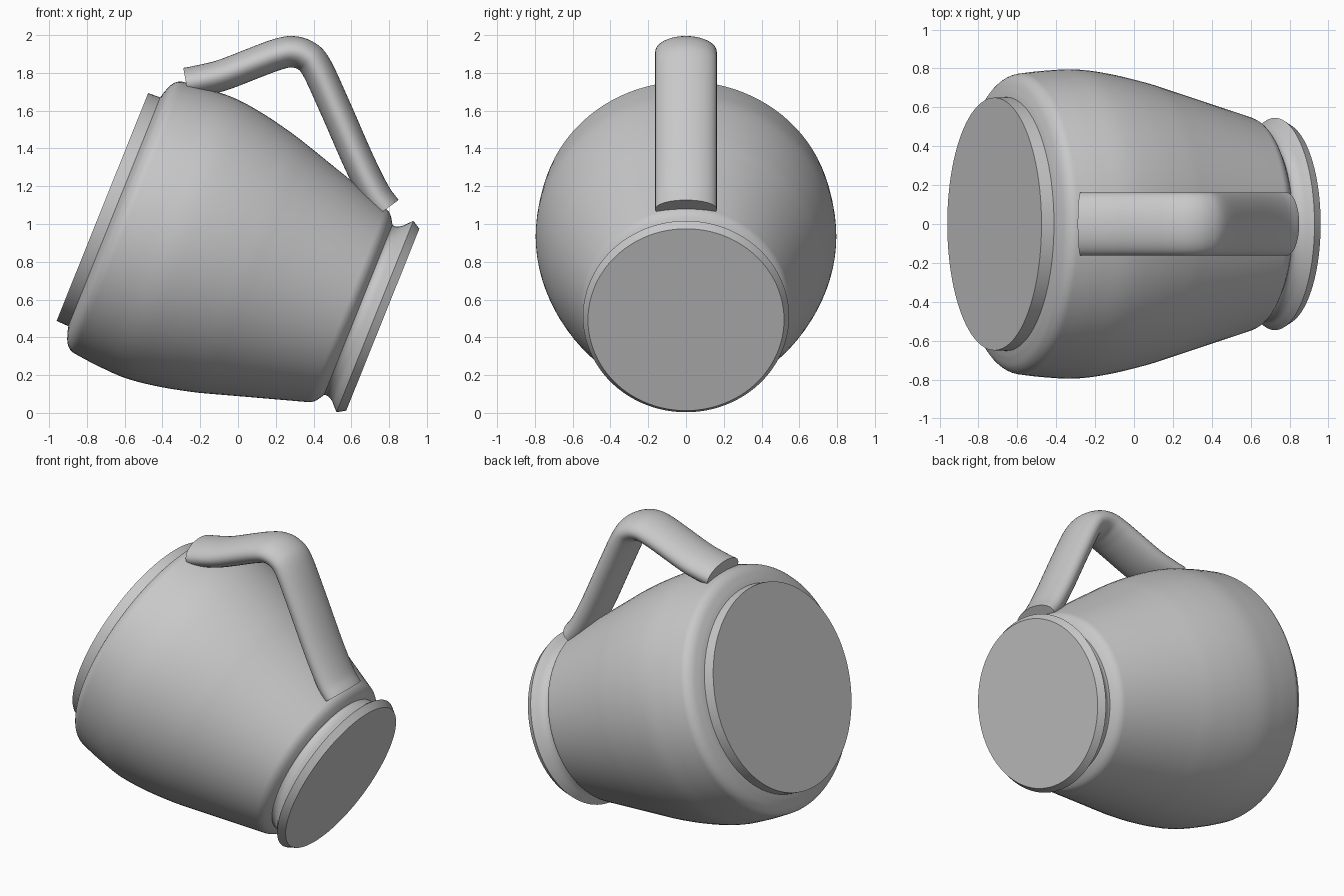
import bpy, bmesh, math
from mathutils import Vector

cube = bpy.data.objects.get("Cube")
if cube:
    bpy.data.objects.remove(cube, do_unlink=True)

GREY = (0.58, 0.58, 0.58, 1)
clay = bpy.data.materials.new("grey clay")
clay.use_nodes = True
clay.diffuse_color = GREY
clay.node_tree.nodes["Principled BSDF"].inputs["Base Color"].default_value = GREY

# Tilted axis of the jug, running from mouth to foot
MOUTH = Vector((-0.718, 0, 1.09))
AXIS = Vector((0.928, 0, -0.373)).normalized()
UP = Vector((-AXIS.z, 0, AXIS.x))
SIDE = Vector((0, 1, 0))


def smooth_path(points, steps=8):
    """Catmull-Rom curve through the points."""
    pts = [Vector(p) for p in points]
    pts = [2 * pts[0] - pts[1]] + pts + [2 * pts[-1] - pts[-2]]
    out = []
    for a, b, c, d in zip(pts, pts[1:], pts[2:], pts[3:]):
        for i in range(steps):
            t = i / steps
            out.append(0.5 * (2 * b + (c - a) * t + (2 * a - 5 * b + 4 * c - d) * t ** 2
                              + (3 * b - a - 3 * c + d) * t ** 3))
    return out + [pts[-2]]


def skin(name, rings, angle=32):
    """Join matching rings of points into a closed, smooth solid."""
    bm = bmesh.new()
    loops = [[bm.verts.new(p) for p in ring] for ring in rings]
    n = len(loops[0])
    for low, high in zip(loops, loops[1:]):
        for i in range(n):
            j = (i + 1) % n
            bm.faces.new((low[i], low[j], high[j], high[i]))
    bm.faces.new(loops[0])
    bm.faces.new(loops[-1])
    bmesh.ops.recalc_face_normals(bm, faces=bm.faces)
    mesh = bpy.data.meshes.new(name)
    bm.to_mesh(mesh)
    bm.free()
    mesh.materials.append(clay)
    obj = bpy.data.objects.new(name, mesh)
    bpy.context.collection.objects.link(obj)
    bpy.ops.object.select_all(action="DESELECT")
    obj.select_set(True)
    bpy.context.view_layer.objects.active = obj
    bpy.ops.object.shade_smooth_by_angle(angle=math.radians(angle))


def ellipse(centre, u, v, ru, rv, n):
    return [centre + u * ru * math.cos(k * math.tau / n) + v * rv * math.sin(k * math.tau / n)
            for k in range(n)]


def turned(name, profile):
    """Turn (distance from mouth, radius) pairs around the tilted axis."""
    skin(name, [ellipse(MOUTH + AXIS * t, UP, SIDE, r, r, 96) for t, r in profile])


# Mouth: short closed collar
turned("mouth_rim", [(0, 0.65), (0.085, 0.653)])

# Body: rounded shoulder, full belly, straight taper, rounded lower corner
shoulder = smooth_path([(0.068, 0.653), (0.078, 0.69), (0.098, 0.738), (0.13, 0.768),
                        (0.18, 0.778), (0.3, 0.79), (0.45, 0.795), (0.62, 0.773),
                        (0.8, 0.733), (0.93, 0.695), (1.05, 0.658)])
corner = smooth_path([(1.38, 0.557), (1.41, 0.546), (1.435, 0.525), (1.46, 0.485)], 4)
turned("body", [tuple(p[:2]) for p in
                [Vector(p).to_3d() for p in shoulder + corner]])

# Foot: flared ring with a bevelled edge and closed base
foot = smooth_path([(1.455, 0.485), (1.48, 0.484), (1.51, 0.499), (1.535, 0.525), (1.555, 0.546)], 4)
turned("foot", [tuple(p) for p in foot] + [(1.6, 0.519)])

# Handle: flattened tube whose ends sink halfway into the body
path = smooth_path([(-0.275, 0, 1.745), (-0.21, 0, 1.757), (-0.08, 0, 1.789), (0.11, 0, 1.862),
                    (0.2, 0, 1.895), (0.28, 0, 1.912), (0.355, 0, 1.893), (0.415, 0, 1.83),
                    (0.515, 0, 1.615), (0.64, 0, 1.33), (0.725, 0, 1.16), (0.783, 0, 1.078)])
rings = []
for i, p in enumerate(path):
    along = (path[min(i + 1, len(path) - 1)] - path[max(i - 1, 0)]).normalized()
    rings.append(ellipse(p, along.cross(SIDE), SIDE, 0.083, 0.163, 40))
skin("handle", rings, 40)
